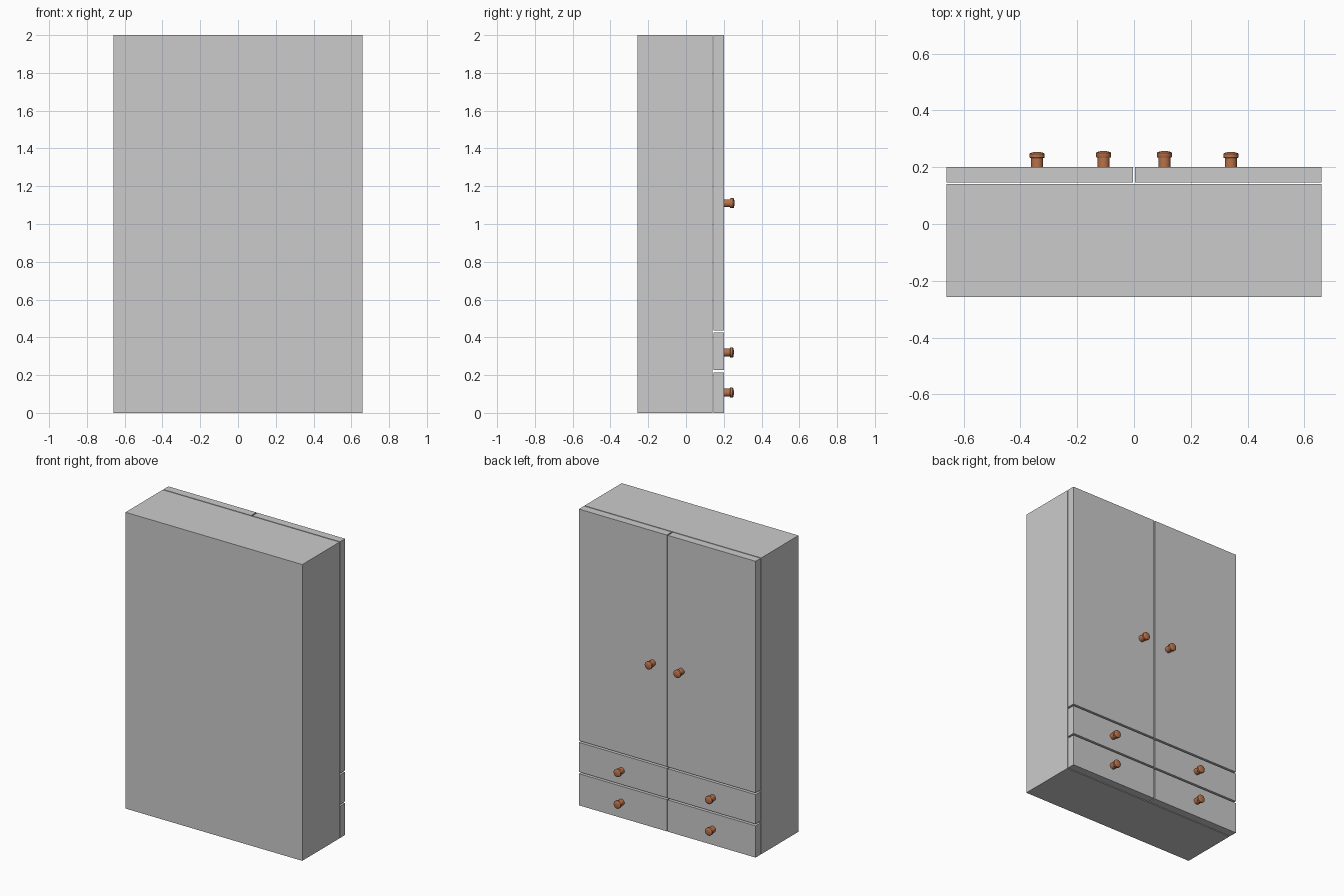
import bpy, bmesh
from math import radians
from mathutils import Matrix, Vector

if "Cube" in bpy.data.objects:
    bpy.data.objects.remove(bpy.data.objects["Cube"])

copper = bpy.data.materials.new("copper")
copper.diffuse_color = (0.48, 0.17, 0.07, 1)
copper.use_nodes = True
copper.node_tree.nodes["Principled BSDF"].inputs["Base Color"].default_value = copper.diffuse_color


def finish(bm, name, mat=None):
    bmesh.ops.recalc_face_normals(bm, faces=bm.faces)
    mesh = bpy.data.meshes.new(name)
    bm.to_mesh(mesh)
    bm.free()
    if mat:
        mesh.materials.append(mat)
    obj = bpy.data.objects.new(name, mesh)
    bpy.context.collection.objects.link(obj)
    return obj


def box(name, x0, x1, y0, y1, z0, z1):
    bm = bmesh.new()
    size = Vector((x1 - x0, y1 - y0, z1 - z0))
    centre = Vector((x0 + x1, y0 + y1, z0 + z1)) / 2
    bmesh.ops.create_cube(bm, size=1, matrix=Matrix.Translation(centre) @ Matrix.Diagonal(size).to_4x4())
    return finish(bm, name)


# Knob profile as (radius, distance from panel): stem, rim, shallow dome
KNOB = [(0, 0), (0.021, 0), (0.021, 0.034), (0.0245, 0.034), (0.0265, 0.037),
        (0.0265, 0.050), (0.024, 0.053), (0.014, 0.056), (0, 0.057)]


def knob(name, x, z, length=1.0):
    bm = bmesh.new()
    pts = [bm.verts.new((r, d * length, 0)) for r, d in KNOB]
    edges = [bm.edges.new(pair) for pair in zip(pts, pts[1:])]
    bmesh.ops.spin(bm, geom=pts + edges, cent=(0, 0, 0), axis=(0, 1, 0),
                   angle=radians(360), steps=24)
    bmesh.ops.remove_doubles(bm, verts=bm.verts, dist=0.0001)
    obj = finish(bm, name, copper)
    obj.location = (x, FRONT, z)
    bpy.ops.object.select_all(action='DESELECT')
    obj.select_set(True)
    bpy.context.view_layer.objects.active = obj
    bpy.ops.object.shade_smooth_by_angle(angle=radians(35))


W, BACK, BODY, PANEL, FRONT, GAP = 0.66, -0.257, 0.14, 0.146, 0.20, 0.0035

# Carcass
box("cabinet_body", -W, W, BACK, BODY, 0, 2)

# Doors and drawer fronts on both sides, each with its knob
for side, s in (("left", -1), ("right", 1)):
    x0, x1 = sorted((s * GAP, s * W))
    box(f"{side}_door", x0, x1, PANEL, FRONT, 0.437, 2)
    box(f"{side}_upper_drawer", x0, x1, PANEL, FRONT, 0.226, 0.425)
    box(f"{side}_lower_drawer", x0, x1, PANEL, FRONT, 0, 0.214)
    knob(f"{side}_door_knob", s * 0.107, 1.11)
    knob(f"{side}_upper_drawer_knob", s * 0.341, 0.32, 0.94)
    knob(f"{side}_lower_drawer_knob", s * 0.341, 0.107, 0.94)
